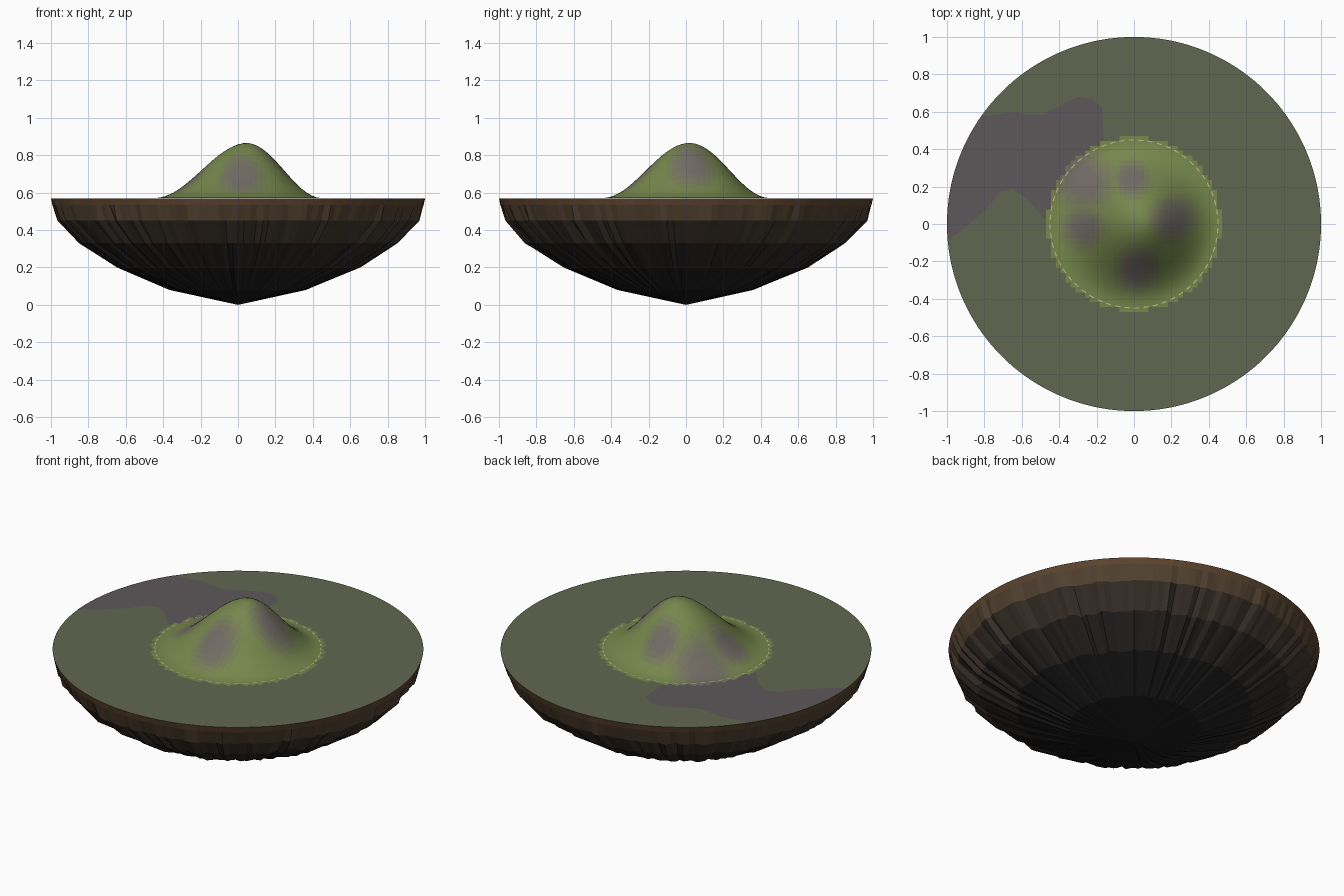
import bpy, bmesh, math, random
from mathutils import Vector

if "Cube" in bpy.data.objects:
    bpy.data.objects.remove(bpy.data.objects["Cube"])

random.seed(4)
TOP, HILL_R, HILL_H = 0.569, 0.45, 0.295


def material(name, rgb):
    # display colour (0-255) to linear
    m = bpy.data.materials.new(name)
    m.diffuse_color = [(c / 255) ** 2.2 for c in rgb] + [1]
    m.use_nodes = True
    m.node_tree.nodes["Principled BSDF"].inputs["Base Color"].default_value = m.diffuse_color
    return m


def finish(bm, name, mats, smooth=False):
    me = bpy.data.meshes.new(name)
    bmesh.ops.recalc_face_normals(bm, faces=bm.faces)
    for f in bm.faces:
        f.smooth = smooth
    bm.to_mesh(me)
    bm.free()
    ob = bpy.data.objects.new(name, me)
    bpy.context.collection.objects.link(ob)
    for m in mats:
        me.materials.append(m)
    return ob


def mix(a, b, t):
    return [p + (q - p) * t for p, q in zip(a, b)]


# Rocky underside: rings of jittered points narrowing to a tip
N = 180
profile = [(1.0, TOP), (0.994, 0.535), (0.975, 0.45), (0.865, 0.33), (0.66, 0.20), (0.37, 0.08)]
jitter = [0, 0.006, 0.035, 0.06, 0.07, 0.08]
rock = [material("rock_%d" % i, c) for i, c in enumerate(
    [(92, 70, 50), (84, 68, 52), (66, 57, 49), (50, 46, 43), (38, 37, 37), (32, 32, 32)])]
bm = bmesh.new()
column = [random.random() for _ in range(N)]
rings = []
for (r, z), j in zip(profile, jitter):
    ring = []
    for i in range(N):
        a = math.tau * i / N
        k = r * (1 - j * (0.6 * column[i] + 0.4 * random.random()))
        ring.append(bm.verts.new((k * math.cos(a), k * math.sin(a), z)))
    rings.append(ring)
tip = bm.verts.new((0, 0, 0))
for n in range(len(rings)):
    for i in range(N):
        k = (i + 1) % N
        if n + 1 < len(rings):
            f = bm.faces.new((rings[n][i], rings[n][k], rings[n + 1][k], rings[n + 1][i]))
        else:
            f = bm.faces.new((rings[n][i], rings[n][k], tip))
        f.material_index = n
finish(bm, "rock_underside", rock)

# Flat ground disc
bm = bmesh.new()
bmesh.ops.create_circle(bm, cap_ends=True, segments=N, radius=1.0)
for v in bm.verts:
    v.co.z = TOP
finish(bm, "ground", [material("dull_grass", (96, 102, 82))])

# Bare stone patch at the back left, following the rim on its outer side
edge = [(-0.90, -0.02), (-0.78, 0.09), (-0.72, 0.17), (-0.65, 0.19), (-0.58, 0.14), (-0.48, 0.03),
        (-0.40, 0.0), (-0.2, 0.2), (-0.16, 0.43), (-0.17, 0.62), (-0.23, 0.67), (-0.30, 0.68),
        (-0.40, 0.63), (-0.50, 0.58), (-0.65, 0.60), (-0.75, 0.58)]
arc = [(math.cos(math.radians(a)), math.sin(math.radians(a))) for a in range(145, 186, 5)]
bm = bmesh.new()
bm.faces.new([bm.verts.new((x, y, TOP + 0.001)) for x, y in edge + arc])
bmesh.ops.triangulate(bm, faces=bm.faces)
finish(bm, "stone_patch", [material("dull_stone", (94, 88, 90))])


# Central hill: a square grid pulled up, green when gentle and grey when steep
def height(x, y):
    r = math.hypot(x, y)
    if r >= HILL_R:
        return 0
    t = 1 - r / HILL_R
    q = min(math.hypot(x - 0.05 * t, y - 0.02 * t), HILL_R)
    return HILL_H * math.cos(math.pi * q / (2 * HILL_R)) ** 2


SHADES = 8
grass, stone = (118, 134, 78), (112, 106, 100)
hill_mats = [material("hill_%d" % i, mix(grass, stone, i / (SHADES - 1))) for i in range(SHADES)]
rocky = [(-0.27, 0.23, 0.20), (0.21, 0.03, 0.15), (0.02, -0.24, 0.15), (-0.01, 0.24, 0.12), (-0.27, -0.02, 0.14)]
bm = bmesh.new()
bmesh.ops.create_grid(bm, x_segments=36, y_segments=36, size=0.47)
bmesh.ops.delete(bm, geom=[f for f in bm.faces if f.calc_center_median().length > 0.465], context='FACES')
for f in bm.faces:
    c = f.calc_center_median()
    w = max(1.6 * (1 - math.hypot(c.x - x, c.y - y) / s) for x, y, s in rocky)
    f.material_index = round(min(max(w, 0), 1) * (SHADES - 1))
for v in bm.verts:
    v.co.z = TOP + 0.002 + height(v.co.x, v.co.y)
finish(bm, "hill", hill_mats, smooth=True)

# Dashed boundary ring around the hill
bm = bmesh.new()
DASHES = 56
for i in range(DASHES):
    pts = []
    for r, s in ((0.446, 0), (0.446, 0.55), (0.452, 0.55), (0.452, 0)):
        a = math.tau * (i + s) / DASHES
        pts.append(bm.verts.new((r * math.cos(a), r * math.sin(a), TOP + 0.005)))
    bm.faces.new(pts)
finish(bm, "dashed_ring", [material("pale_line", (190, 180, 140))])
